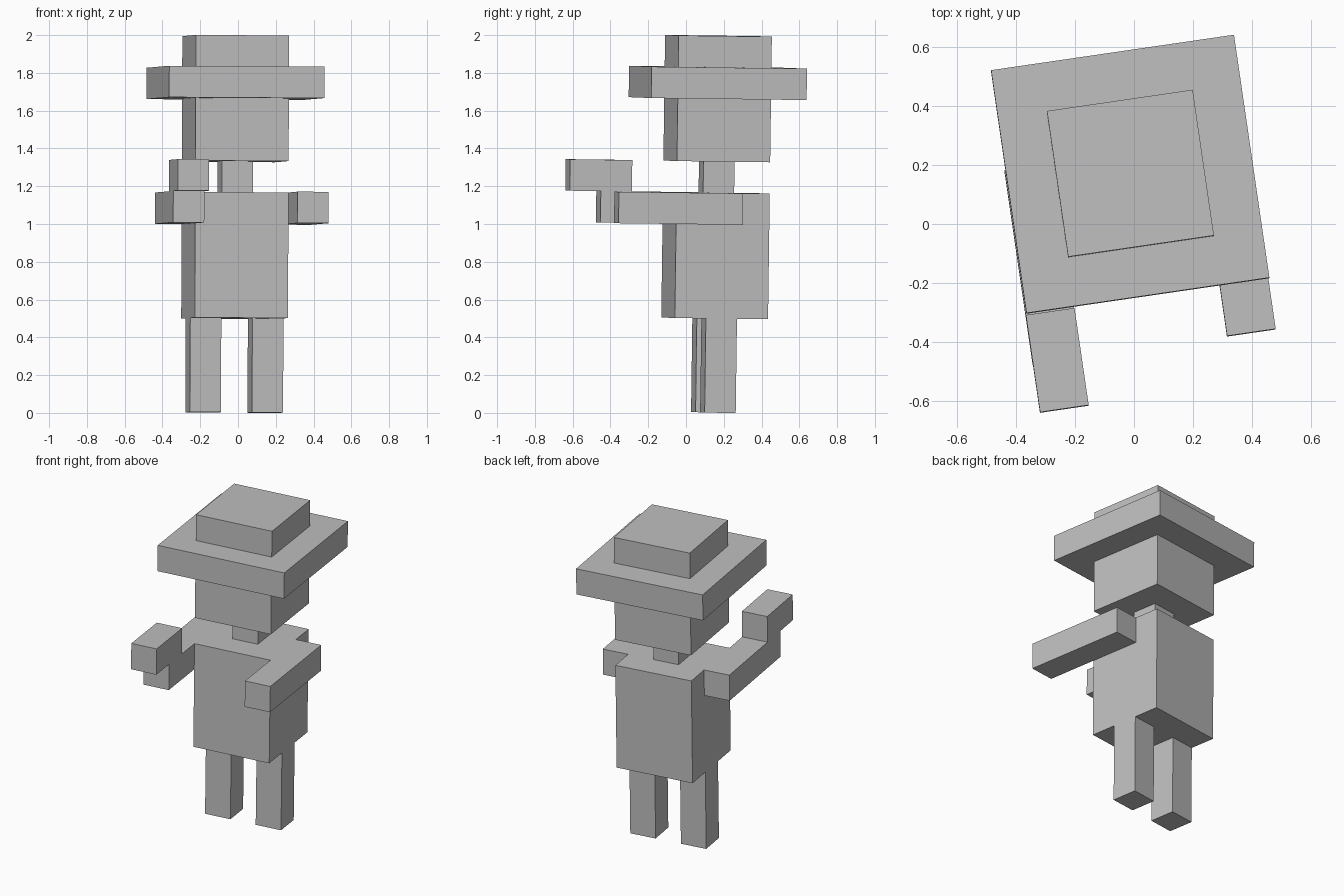
import bpy
import bmesh
import math
from mathutils import Matrix, Vector

if "Cube" in bpy.data.objects:
    bpy.data.objects.remove(bpy.data.objects["Cube"])

U = 0.1662  # edge of one block

grey = bpy.data.materials.new("plain_grey")
grey.diffuse_color = (0.52, 0.52, 0.52, 1)
grey.use_nodes = True
grey.node_tree.nodes["Principled BSDF"].inputs["Base Color"].default_value = grey.diffuse_color

# The whole figure is turned about z and leans back very slightly
POSE = (Matrix.Translation((-0.02, 0.145, 0.002))
        @ Matrix.Rotation(-0.0135, 4, 'X')
        @ Matrix.Rotation(0.004, 4, 'Y')
        @ Matrix.Rotation(math.radians(8.3), 4, 'Z'))


def block(name, x, y, z):
    """Box spanning the given (low, high) ranges, measured in blocks."""
    lo = Vector((x[0], y[0], z[0])) * U
    hi = Vector((x[1], y[1], z[1])) * U
    bm = bmesh.new()
    bmesh.ops.create_cube(bm, size=1)
    bmesh.ops.scale(bm, vec=hi - lo, verts=bm.verts)
    bmesh.ops.translate(bm, vec=(lo + hi) / 2, verts=bm.verts)
    bm.transform(POSE)
    mesh = bpy.data.meshes.new(name)
    bm.to_mesh(mesh)
    bm.free()
    mesh.materials.append(grey)
    ob = bpy.data.objects.new(name, mesh)
    bpy.context.collection.objects.link(ob)
    return ob


def centred(name, width, z):
    """Square block on the body axis."""
    return block(name, (-width / 2, width / 2), (-width / 2, width / 2), z)


# Body, head and hat stack
centred("torso", 3, (3, 7))
centred("neck", 1, (7, 8))
centred("head", 3, (8, 10))
centred("hat_brim", 5, (10, 11))
centred("hat_crown", 3, (11, 12))

# Legs and forward-reaching arms on both sides
for side, s in (("left", -1), ("right", 1)):
    block(side + "_leg", (s - 0.5, s + 0.5), (-0.5, 0.5), (0, 3))
    block(side + "_arm", (2 * s - 0.5, 2 * s + 0.5), (-3.5, 0.5), (6, 7))

# Raised hand on one arm only
block("raised_hand", (-2.5, -1.5), (-4.5, -2.5), (7, 8))
